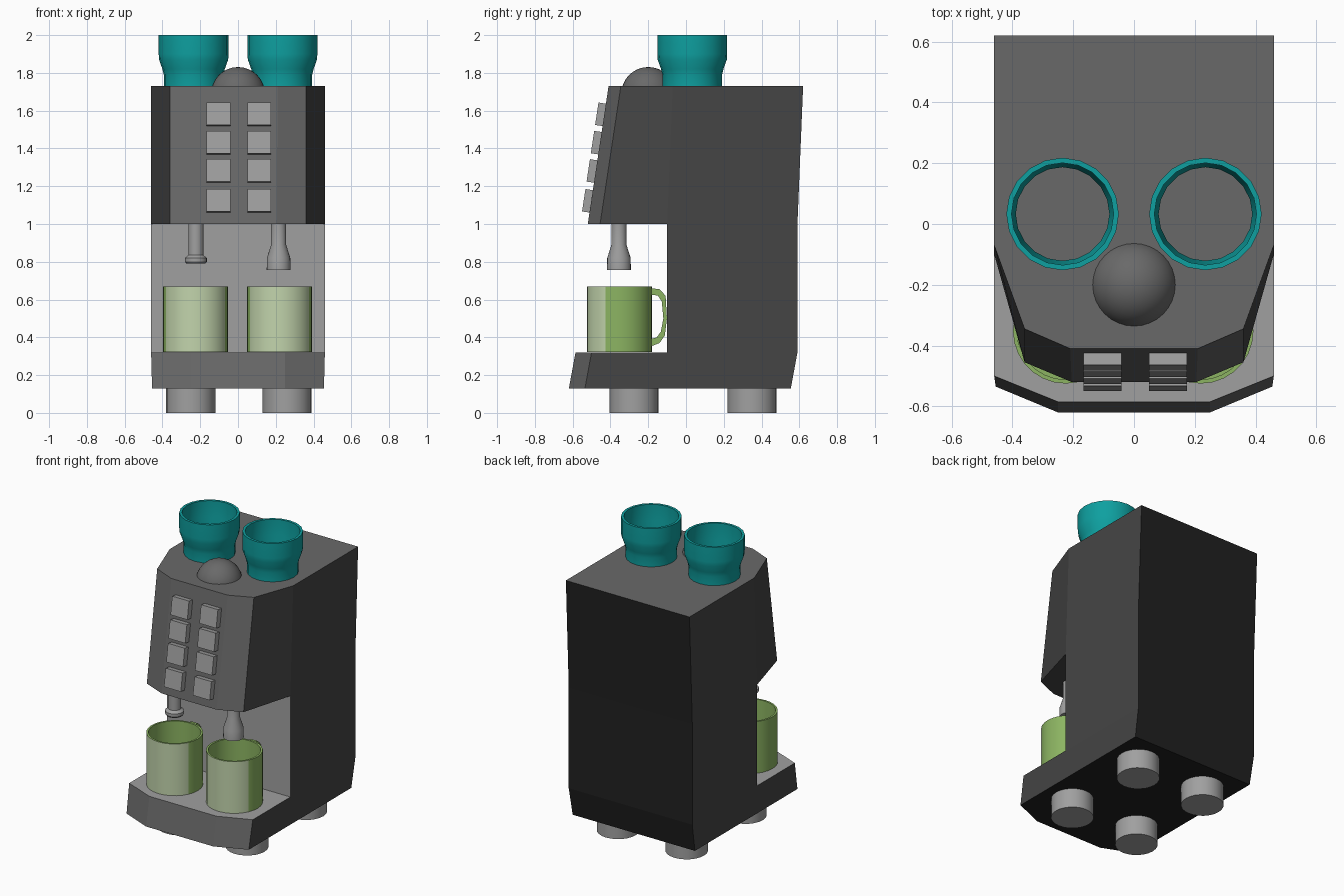
import bpy, bmesh, math
from mathutils import Matrix

if "Cube" in bpy.data.objects:
    bpy.data.objects.remove(bpy.data.objects["Cube"])


def mat(name, r, g, b):
    m = bpy.data.materials.new(name)
    lin = [((c / 255 + 0.055) / 1.055) ** 2.4 if c > 10 else c / 255 / 12.92 for c in (r, g, b)]
    m.diffuse_color = (*lin, 1)
    m.use_nodes = True
    m.node_tree.nodes["Principled BSDF"].inputs["Base Color"].default_value = m.diffuse_color
    return m


GRAY = mat("mid_gray", 105, 105, 105)
DARK = mat("dark_gray", 69, 69, 69)
BLACK = mat("near_black", 32, 32, 32)
LIGHT = mat("light_gray", 160, 160, 160)
TEAL = mat("teal", 14, 160, 160)
PALE = mat("pale_green", 194, 212, 172)
GREEN = mat("leaf_green", 140, 180, 98)


def finish(name, bm, mats, smooth=False):
    bmesh.ops.recalc_face_normals(bm, faces=bm.faces[:])
    me = bpy.data.meshes.new(name)
    bm.to_mesh(me)
    bm.free()
    for m in mats:
        me.materials.append(m)
    ob = bpy.data.objects.new(name, me)
    bpy.context.collection.objects.link(ob)
    if smooth:
        bpy.ops.object.select_all(action='DESELECT')
        ob.select_set(True)
        bpy.context.view_layer.objects.active = ob
        bpy.ops.object.shade_smooth_by_angle(angle=math.radians(35))
    return ob


def lathe(name, profile, x, y, mats, sides=24, closed=False, rule=None):
    """Revolve (radius, z) points around a vertical axis at x, y."""
    bm = bmesh.new()
    rings = [[bm.verts.new((x + r * math.cos(2 * math.pi * i / sides),
                            y + r * math.sin(2 * math.pi * i / sides), z))
              for i in range(sides)] for r, z in profile]
    pairs = list(zip(rings, rings[1:]))
    if closed:
        pairs.append((rings[-1], rings[0]))
    for a, b in pairs:
        for i in range(sides):
            j = (i + 1) % sides
            bm.faces.new((a[i], a[j], b[j], b[i]))
    bmesh.ops.remove_doubles(bm, verts=bm.verts[:], dist=1e-5)
    bmesh.ops.recalc_face_normals(bm, faces=bm.faces[:])
    if rule:
        for f in bm.faces:
            f.material_index = rule(f)
    return finish(name, bm, mats, True)


# Body: four stacked outlines, with an open bay between the second and third
outlines = [
    (0.13, [(0.455, 0.555), (0.455, -0.10), (0.455, -0.535), (0.25, -0.62)]),
    (0.32, [(0.46, 0.59), (0.46, -0.10), (0.46, -0.50), (0.25, -0.585)]),
    (1.00, [(0.46, 0.59), (0.46, -0.10), (0.36, -0.455), (0.205, -0.52)]),
    (1.73, [(0.46, 0.62), (0.46, -0.07), (0.36, -0.345), (0.21, -0.41)]),
]
bm = bmesh.new()
rings = [[bm.verts.new((x, y, z)) for x, y in half] +
         [bm.verts.new((-x, y, z)) for x, y in reversed(half)] for z, half in outlines]
for k in (0, 2):
    for i in range(8):
        j = (i + 1) % 8
        bm.faces.new((rings[k][i], rings[k][j], rings[k + 1][j], rings[k + 1][i]))
lo, hi = rings[1], rings[2]
for i, j in ((0, 1), (6, 7), (7, 0)):
    bm.faces.new((lo[i], lo[j], hi[j], hi[i]))
bay = [bm.faces.new((lo[1], lo[6], hi[6], hi[1])), bm.faces.new(lo[1:7])]
bm.faces.new(hi[1:7])
bm.faces.new(rings[0])
bm.faces.new(rings[3])
bmesh.ops.recalc_face_normals(bm, faces=bm.faces[:])
for f in bm.faces:
    n = f.normal
    if f in bay:
        f.material_index = 3
    elif n.y > 0.8 or (n.z < -0.9 and f.calc_center_median().z < 0.2):
        f.material_index = 2
    elif abs(n.x) > 0.8 or n.z < -0.9:
        f.material_index = 1
finish("machine_body", bm, [GRAY, DARK, BLACK, LIGHT])

# Feet
for x in (-0.25, 0.26):
    for y in (-0.275, 0.35):
        lathe("foot", [(0, 0), (0.13, 0), (0.13, 0.13), (0, 0.13)], x, y, [LIGHT])

# Button grid on the sloped front panel
slope = 0.11 / 0.73
for x in (-0.103, 0.112):
    for z in (1.122, 1.28, 1.43, 1.58):
        bm = bmesh.new()
        bmesh.ops.create_cube(bm, size=1, matrix=Matrix.Translation((x, -0.52 + slope * (z - 1) - 0.015, z))
                              @ Matrix.Rotation(-math.atan(slope), 4, 'X')
                              @ Matrix.Diagonal((0.125, 0.05, 0.12, 1)))
        finish("button", bm, [LIGHT])

# Dome on top
bm = bmesh.new()
bmesh.ops.create_uvsphere(bm, u_segments=32, v_segments=16, radius=0.143,
                          matrix=Matrix.Translation((0, -0.2, 1.688)))
finish("top_dome", bm, [GRAY], True)

# Bean hoppers: open tubes
hopper = [(0.158, 1.73), (0.158, 1.79), (0.165, 1.82), (0.183, 1.87), (0.185, 1.90), (0.185, 2.0),
          (0.168, 2.0), (0.168, 1.89), (0.154, 1.80), (0.154, 1.73)]
for x in (-0.235, 0.235):
    lathe("hopper", hopper, x, 0.033, [TEAL], 20, closed=True)

# Nozzles
lathe("lipped_nozzle", [(0, 1.0), (0.04, 1.0), (0.04, 0.835), (0.058, 0.82), (0.058, 0.80),
                        (0.05, 0.79), (0, 0.79)], -0.223, -0.355, [LIGHT])
lathe("flared_nozzle", [(0, 1.0), (0.04, 1.0), (0.04, 0.89), (0.062, 0.82), (0.063, 0.757),
                        (0, 0.757)], 0.215, -0.355, [LIGHT])

# Cups with pale fronts, and their rear handles
cup = [(0, 0.322), (0.173, 0.322), (0.173, 0.67), (0.16, 0.67), (0.16, 0.345), (0, 0.345)]
handle = [(-0.19, 0.66), (-0.14, 0.655), (-0.108, 0.62), (-0.101, 0.5), (-0.112, 0.41), (-0.14, 0.37),
          (-0.19, 0.35), (-0.19, 0.39), (-0.155, 0.40), (-0.133, 0.43), (-0.12, 0.5), (-0.128, 0.59),
          (-0.15, 0.622), (-0.19, 0.625)]
for x in (-0.225, 0.22):
    lathe("cup", cup, x, -0.352, [GREEN, PALE], 28, rule=lambda f: int(
        f.normal.y < -0.38 and f.calc_center_median().y < -0.352))
    bm = bmesh.new()
    face = bm.faces.new([bm.verts.new((x - 0.025, y, z)) for y, z in handle])
    ext = bmesh.ops.extrude_face_region(bm, geom=[face])
    bmesh.ops.translate(bm, vec=(0.05, 0, 0),
                        verts=[v for v in ext["geom"] if isinstance(v, bmesh.types.BMVert)])
    finish("cup_handle", bm, [GREEN])
